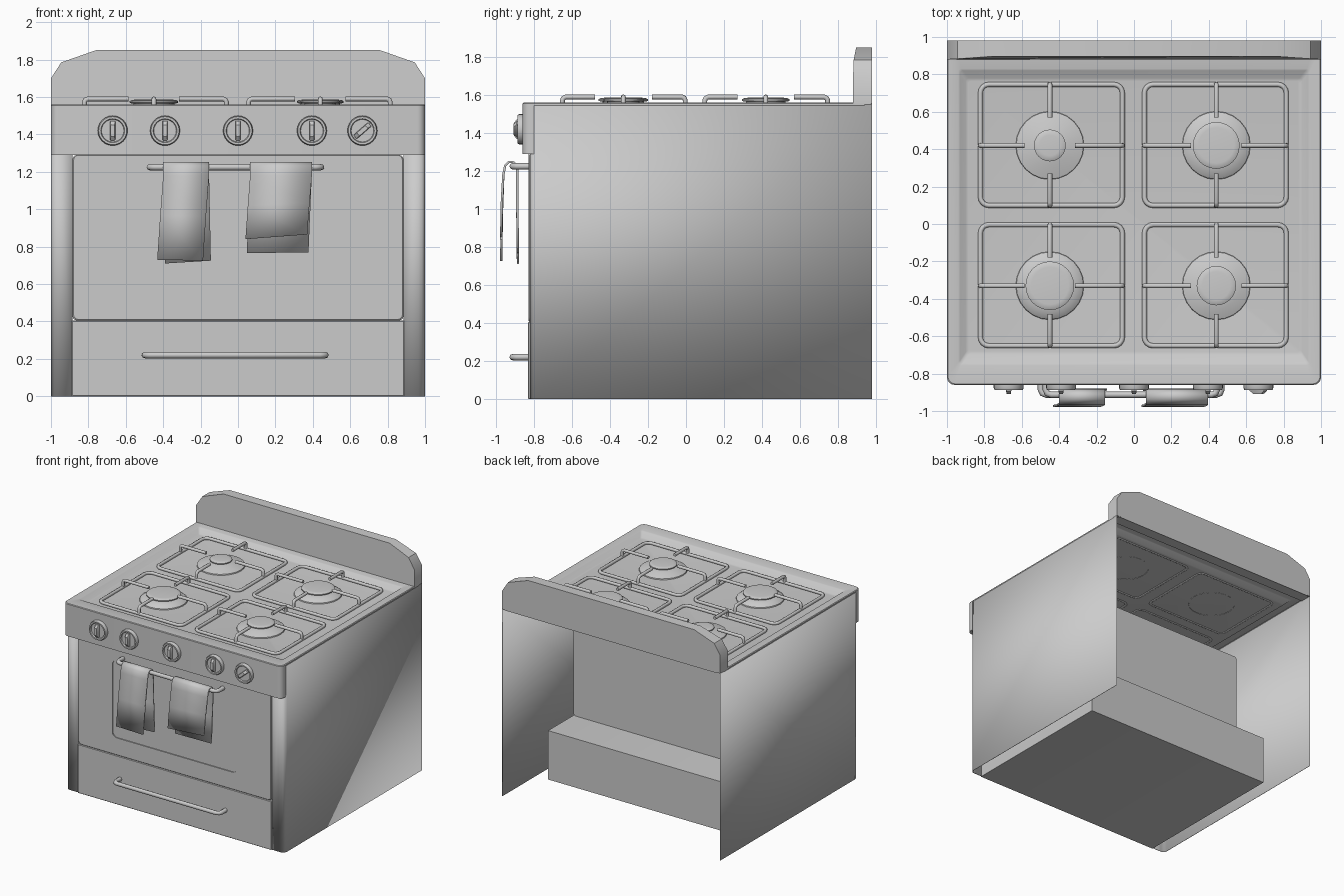
import bpy, bmesh
from math import sin, cos, pi, radians

if "Cube" in bpy.data.objects:
    bpy.data.objects.remove(bpy.data.objects["Cube"])


def finish(ob, angle=35):
    bpy.ops.object.select_all(action='DESELECT')
    ob.select_set(True)
    bpy.context.view_layer.objects.active = ob
    bpy.ops.object.shade_smooth_by_angle(angle=radians(angle))
    return ob


def loft(name, loops, cap0=True, cap1=True, closed=True, thick=0):
    """Skin a stack of equal-length loops; optionally cap and thicken."""
    bm = bmesh.new()
    rows = [[bm.verts.new(p) for p in l] for l in loops]
    n = len(loops[0])
    for a, b in zip(rows, rows[1:]):
        for i in range(n if closed else n - 1):
            j = (i + 1) % n
            bm.faces.new((a[i], a[j], b[j], b[i]))
    if closed and cap0:
        bm.faces.new(rows[0])
    if closed and cap1:
        bm.faces.new(rows[-1])
    bmesh.ops.recalc_face_normals(bm, faces=bm.faces)
    me = bpy.data.meshes.new(name)
    bm.to_mesh(me)
    bm.free()
    ob = bpy.data.objects.new(name, me)
    bpy.context.collection.objects.link(ob)
    if thick:
        m = ob.modifiers.new("thickness", 'SOLIDIFY')
        m.thickness = thick
        m.offset = 0
    return finish(ob)


def rrect(x0, x1, y0, y1, r, n=4):
    pts = []
    for cx, cy, a0 in ((x1 - r, y1 - r, 0), (x0 + r, y1 - r, 90),
                       (x0 + r, y0 + r, 180), (x1 - r, y0 + r, 270)):
        for k in range(n + 1):
            a = radians(a0 + 90 * k / n)
            pts.append((cx + r * cos(a), cy + r * sin(a)))
    return pts


def flat(pts, z):       # loop lying in a horizontal plane
    return [(x, y, z) for x, y in pts]


def upright(pts, y):    # loop standing in a plane facing the front
    return [(x, y, z) for x, z in pts]


def circle(cx, cy, r, n=24):
    return [(cx + r * cos(2 * pi * i / n), cy + r * sin(2 * pi * i / n)) for i in range(n)]


def tube(name, paths, r):
    """paths: list of (points, cyclic)"""
    cu = bpy.data.curves.new(name, 'CURVE')
    cu.dimensions = '3D'
    cu.bevel_depth = r
    cu.bevel_resolution = 2
    cu.use_fill_caps = True
    for pts, cyc in paths:
        s = cu.splines.new('POLY')
        s.points.add(len(pts) - 1)
        for p, q in zip(s.points, pts):
            p.co = (*q, 1)
        s.use_cyclic_u = cyc
    ob = bpy.data.objects.new(name, cu)
    bpy.context.collection.objects.link(ob)
    bpy.ops.object.select_all(action='DESELECT')
    ob.select_set(True)
    bpy.context.view_layer.objects.active = ob
    bpy.ops.object.convert(target='MESH')
    return finish(bpy.context.object, 50)


FLOOR = 1.525

# side panels: thin sheets that wrap round to the front
for s, side in ((-1, "left"), (1, "right")):
    path = [(.885, -.82), (.965, -.82), (.983, -.815), (.993, -.805), (.998, -.785), (.998, .98)]
    pts = [(s * x, y) for x, y in path]
    loft(side + "_side_panel", [flat(pts, 0), flat(pts, 1.555)], closed=False, thick=.004)

# control panel with rounded front corners
c = rrect(-1, 1, -.86, -.70, .04)
c = [(x, -.80 if y > -.78 else y) for x, y in c]
loft("control_panel", [flat(c, 1.29), flat(c, 1.555)], cap1=False)

# cooktop: flat rim, sloped sides and sunken floor
loft("cooktop", [flat(rrect(-1, 1, -.86, .98, .04), 1.545),
                 flat(rrect(-1, 1, -.86, .98, .04), 1.555),
                 flat(rrect(-.995, .995, -.855, .975, .04), 1.56),
                 flat(rrect(-.94, .94, -.755, .83, .015), 1.56),
                 flat(rrect(-.93, .93, -.745, .82, .015), 1.556),
                 flat(rrect(-.90, .90, -.70, .78, .015), FLOOR + .003),
                 flat(rrect(-.885, .885, -.685, .765, .015), FLOOR)], cap0=False)

# back guard
half = [(1, 1.55), (1, 1.70), (.945, 1.785), (.76, 1.85)]
g = half + [(-x, z) for x, z in reversed(half)]
lean = {1.55: .88, 1.70: .88, 1.785: .883, 1.85: .896}
loft("back_guard", [[(x, lean[z], z) for x, z in g], upright(g, .98)])

# oven box with door and shallow window recess
loft("oven_door", [upright(rrect(-.885, .885, .405, 1.29, .025), .21),
                   upright(rrect(-.885, .885, .405, 1.29, .025), -.824),
                   upright(rrect(-.879, .879, .411, 1.288, .025), -.83),
                   upright(rrect(-.57, .57, .55, 1.19, .04), -.83),
                   upright(rrect(-.57, .57, .55, 1.19, .04), -.822)])

# bottom drawer
loft("drawer", [upright(rrect(-.888, .888, 0, .405, .004), .54),
                upright(rrect(-.888, .888, 0, .405, .004), -.828),
                upright(rrect(-.884, .884, .004, .401, .004), -.832)])

# handles
for name, z, x0, x1 in (("door_handle", 1.225, -.472, .444), ("drawer_handle", .22, -.498, .468)):
    pts = [(x0, -.82, z), (x0, -.885, z), (x0 + .008, -.905, z), (x0 + .03, -.913, z),
           (x1 - .03, -.913, z), (x1 - .008, -.905, z), (x1, -.885, z), (x1, -.82, z)]
    tube(name, [(pts, False)], .017)

# knobs
for i, (kx, turn) in enumerate(((-.67, 0), (-.39, 0), (0, 0), (.395, 0), (.665, 49))):
    kz = 1.42
    prof = [(.08, -.855), (.08, -.876), (.075, -.888), (.064, -.888), (.06, -.878)]
    loft(f"knob_{i + 1}", [upright(circle(kx, kz, r), y) for r, y in prof])
    a = radians(turn)

    def grip(w, h, y):
        return [(kx + x * cos(a) + z * sin(a), y, kz - x * sin(a) + z * cos(a))
                for x, z in rrect(-w, w, -h, h, .005, 2)]
    loft(f"knob_grip_{i + 1}", [grip(.014, .052, -.87), grip(.014, .052, -.892), grip(.011, .03, -.908)])

# burners and grates
for fb, by, gy0, gy1 in (("rear", .42, .085, .76), ("front", -.33, -.665, .01)):
    for lr, bx, gx0, gx1 in (("left", -.45, -.835, -.048), ("right", .44, .042, .828)):
        cap = {"rearleft": .085, "rearright": .125, "frontleft": .13, "frontright": .105}[fb + lr]
        base = [(.183, FLOOR - .002), (.18, FLOOR + .008), (cap + .02, FLOOR + .03), (cap - .02, FLOOR + .036),
                (cap - .02, 1.57)]
        loft(f"{fb}_{lr}_burner", [flat(circle(bx, by, r), z) for r, z in base], cap0=False)
        top = [(cap - .01, 1.566), (cap, 1.57), (cap, 1.578), (cap - .012, 1.584), (cap - .03, 1.586)]
        loft(f"{fb}_{lr}_burner_cap", [flat(circle(bx, by, r), z) for r, z in top])
        r = .014
        ring = flat(rrect(gx0 + r, gx1 - r, gy0 + r, gy1 - r, .045), FLOOR + .008)
        paths = [(ring, True)]
        for sx, sy, dx, dy, length in ((gx0 + r, by, 1, 0, bx - .135 - gx0 - r),
                                       (gx1 - r, by, -1, 0, gx1 - r - bx - .135),
                                       (bx, gy0 + r, 0, 1, by - .15 - gy0 - r),
                                       (bx, gy1 - r, 0, -1, gy1 - r - by - .15)):
            paths.append(([(sx + dx * t, sy + dy * t, z) for t, z in
                           ((0, FLOOR + .008), (0, 1.572), (.005, 1.584), (.018, 1.59), (length, 1.59))], False))
        tube(f"{fb}_{lr}_grate", paths, r * .93)


# towels hung over the door handle: (y, z) profile swept across the width
def towel(name, x0, x1, front, back):
    (fz0, fz1, fs), (bz0, bz1, bs) = front, back    # left/right hem heights, sideways drift

    def edge(x, fz, bz):
        return [(x + bs, -.885, bz), (x + bs * .5, -.888, (bz + 1.2) / 2), (x, -.888, 1.2),
                (x, -.895, 1.235), (x, -.912, 1.248), (x, -.935, 1.247), (x, -.952, 1.23),
                (x, -.962, 1.18), (x + fs * .5, -.970, (fz + 1.2) / 2), (x + fs, -.973, fz)]
    loft(name, [edge(x0, fz0, bz0), edge(x1, fz1, bz1)], closed=False, thick=.012)


towel("left_towel", -.40, -.155, (.73, .725, -.032), (.71, .725, .01))
towel("right_towel", .065, .395, (.84, .865, -.025), (.765, .77, -.018))
